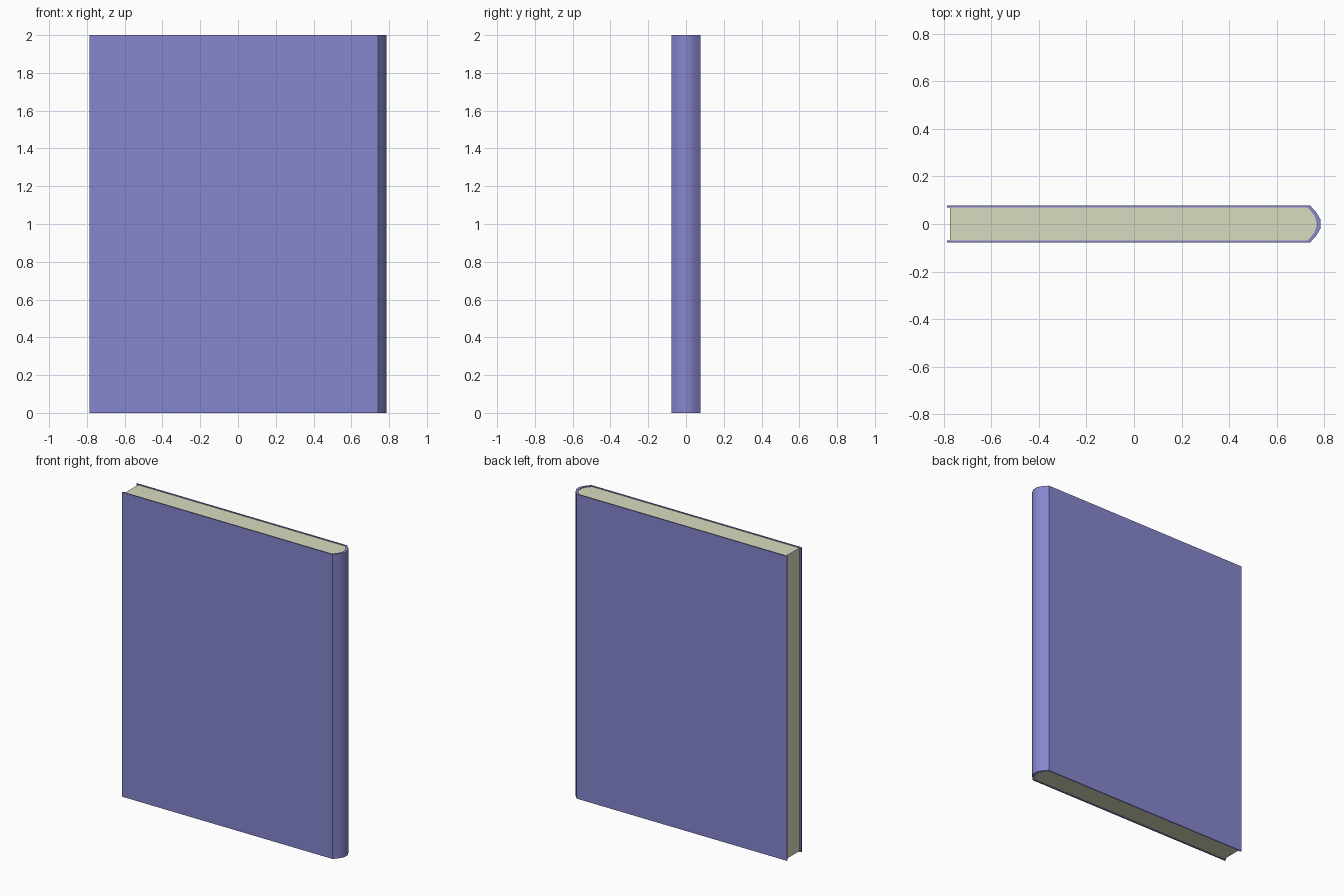
import bpy, bmesh, math

if "Cube" in bpy.data.objects:
    bpy.data.objects.remove(bpy.data.objects["Cube"])

HEIGHT = 2.0


def material(name, color):
    m = bpy.data.materials.new(name)
    m.diffuse_color = color
    m.use_nodes = True
    m.node_tree.nodes["Principled BSDF"].inputs["Base Color"].default_value = m.diffuse_color
    return m


def mirrored(half):
    """Complete a half outline (y > 0) with its mirror image across y = 0."""
    return half + [(x, -y) for x, y in reversed(half)]


def extrude_outline(name, outline, z0, z1, mat):
    bm = bmesh.new()
    face = bm.faces.new([bm.verts.new((x, y, z0)) for x, y in outline])
    top = bmesh.ops.extrude_face_region(bm, geom=[face])["geom"]
    verts = [v for v in top if isinstance(v, bmesh.types.BMVert)]
    bmesh.ops.translate(bm, verts=verts, vec=(0, 0, z1 - z0))
    bmesh.ops.recalc_face_normals(bm, faces=bm.faces)
    mesh = bpy.data.meshes.new(name)
    bm.to_mesh(mesh)
    bm.free()
    obj = bpy.data.objects.new(name, mesh)
    bpy.context.collection.objects.link(obj)
    mesh.materials.append(mat)
    bpy.ops.object.select_all(action='DESELECT')
    obj.select_set(True)
    bpy.context.view_layer.objects.active = obj
    bpy.ops.object.shade_smooth_by_angle(angle=math.radians(45))
    return obj


blue = material("cover_blue", (0.24, 0.24, 0.62, 1))
cream = material("paper_cream", (0.70, 0.71, 0.52, 1))

# Cover: two boards and a rounded spine as one C-shaped strip
outer = [(-0.787, 0.078), (0.741, 0.078), (0.768, 0.048), (0.785, 0.018)]
inner = [(-0.787, 0.069), (0.732, 0.069), (0.754, 0.042), (0.767, 0.015)]
extrude_outline("cover", mirrored(outer) + list(reversed(mirrored(inner))),
                0, HEIGHT, blue)

# Page block: fills the cover, slightly set back at the open edge
pages = [(-0.775, 0.069)] + inner[1:]
extrude_outline("page_block", mirrored(pages), 0.004, HEIGHT - 0.004, cream)
